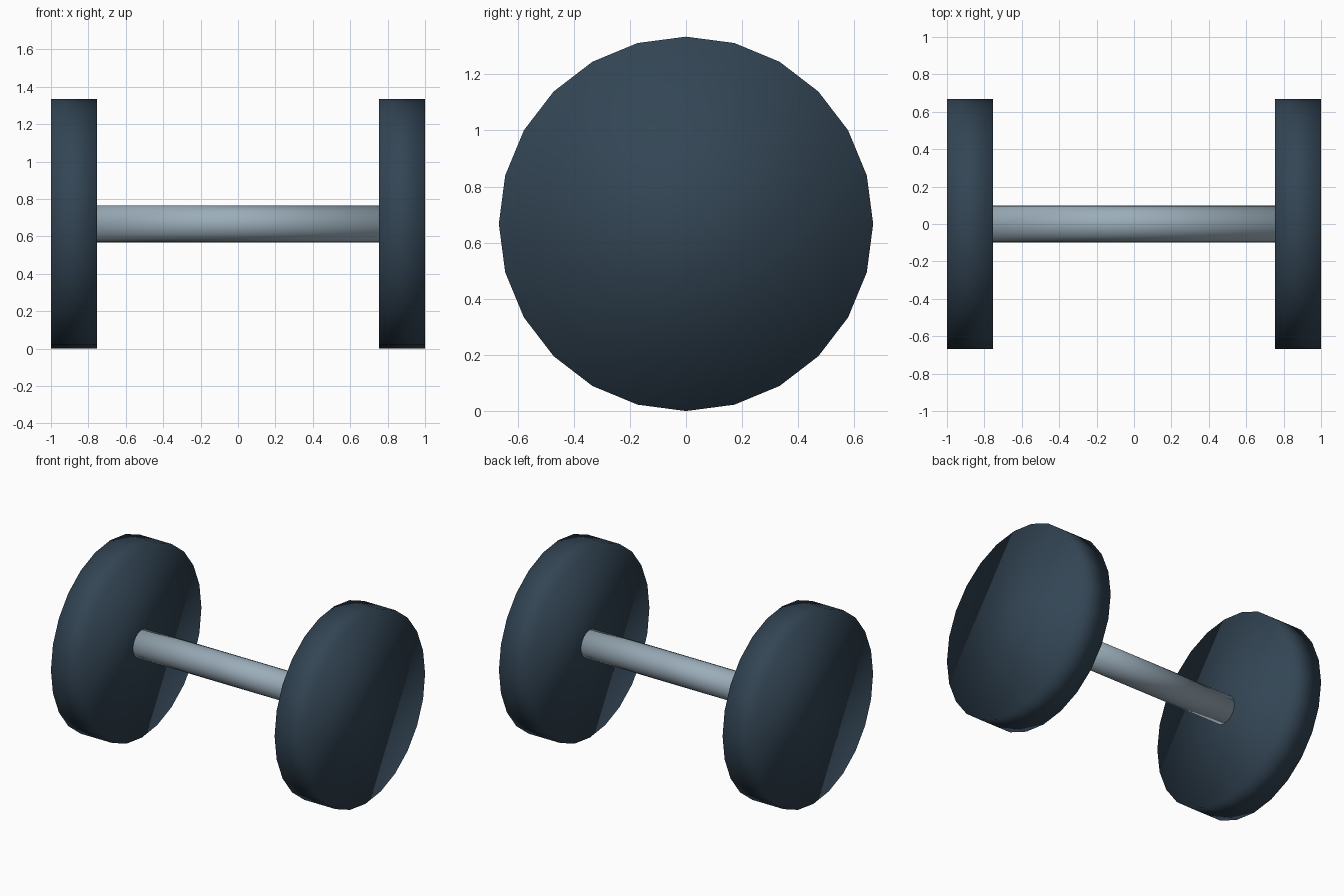
import bpy
from math import pi

if "Cube" in bpy.data.objects:
    bpy.data.objects.remove(bpy.data.objects["Cube"])

RADIUS = 0.667


def material(name, rgb):
    mat = bpy.data.materials.new(name)
    mat.diffuse_color = (*rgb, 1)
    mat.use_nodes = True
    mat.node_tree.nodes["Principled BSDF"].inputs["Base Color"].default_value = mat.diffuse_color
    return mat


def x_cylinder(name, x0, x1, radius, mat):
    """24-sided, fully smooth cylinder lying along x."""
    bpy.ops.mesh.primitive_cylinder_add(
        vertices=24, radius=radius, depth=x1 - x0,
        location=((x0 + x1) / 2, 0, RADIUS), rotation=(0, pi / 2, 0))
    ob = bpy.context.object
    ob.name = name
    ob.data.materials.append(mat)
    bpy.ops.object.shade_smooth()
    return ob


dark = material("dark_slate", (0.033, 0.06, 0.09))
steel = material("steel", (0.33, 0.42, 0.49))

# Weight discs
x_cylinder("left_weight", -1.0, -0.754, RADIUS, dark)
x_cylinder("right_weight", 0.754, 1.0, RADIUS, dark)

# Handle bar between the discs
x_cylinder("handle_bar", -0.76, 0.76, 0.099, steel)
